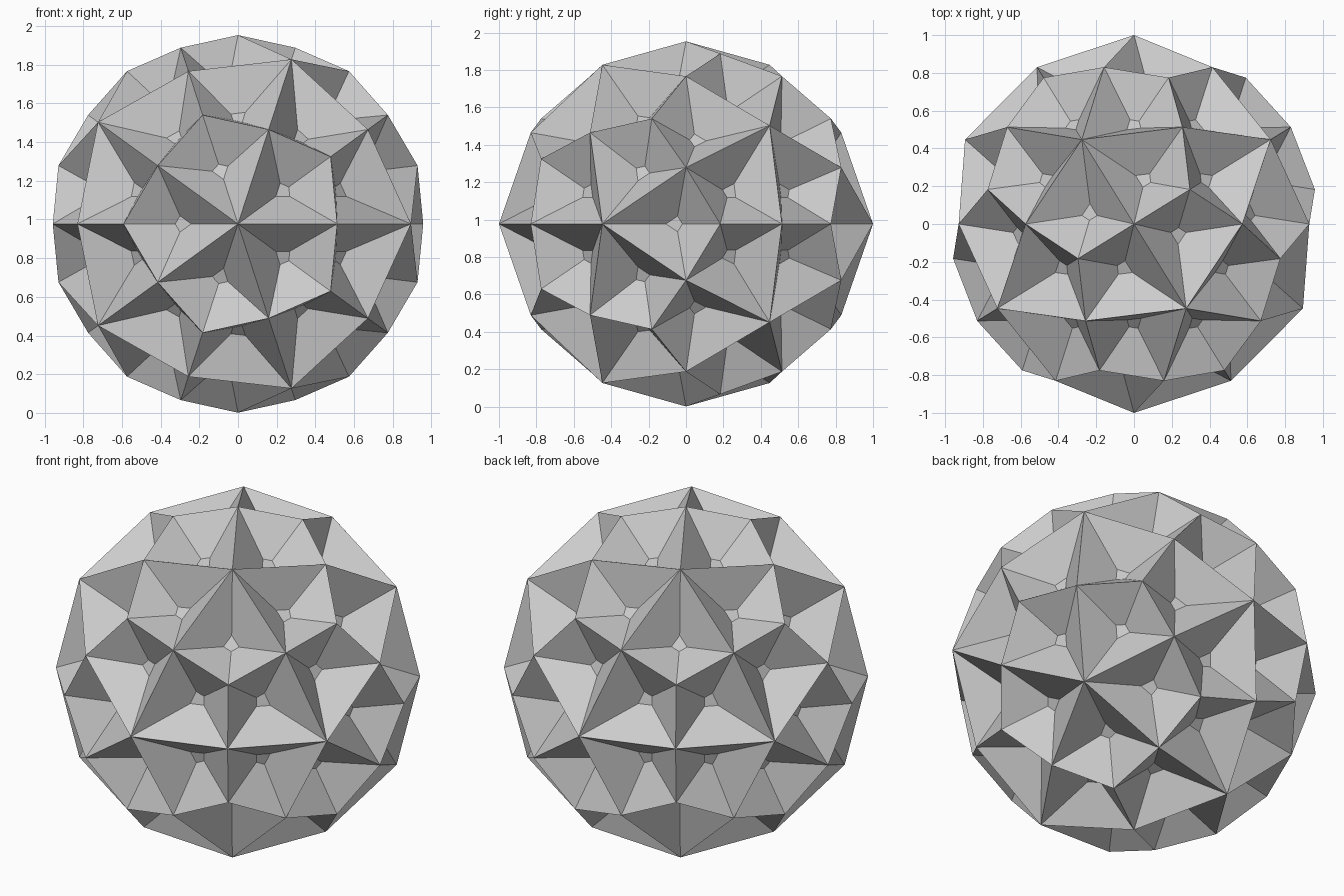
import bpy, bmesh, math
from itertools import combinations
from mathutils import Vector

if "Cube" in bpy.data.objects:
    bpy.data.objects.remove(bpy.data.objects["Cube"])

R_POINT, R_MID, R_TRI = 1.0, 0.976, 0.975   # radii of 5-fold, 2-fold, 3-fold corners
FLOOR, DEPTH = 0.14, 0.82                   # pocket floor size and its relative radius
CENTRE = Vector((0, 0, 0.977))

# Icosahedron corners with one corner facing the front (-y)
ico = [Vector((0, -1, 0)), Vector((0, 1, 0))]
h, r = 1 / math.sqrt(5), 2 / math.sqrt(5)
for i in range(5):
    a = math.radians(72 * i)
    b = a + math.radians(36)
    ico.append(Vector((r * math.cos(a), -h, r * math.sin(a))))
    ico.append(Vector((r * math.cos(b), h, r * math.sin(b))))

bm = bmesh.new()


def pocket(kite):
    """Sunken kite panel: four sloping walls and a small floor."""
    mid = sum(kite, Vector()) / 4
    inner = [mid * DEPTH + (p - mid) * FLOOR for p in kite]
    out_v = [bm.verts.new(p + CENTRE) for p in kite]
    in_v = [bm.verts.new(p + CENTRE) for p in inner]
    bm.faces.new(in_v)
    for i in range(4):
        j = (i + 1) % 4
        bm.faces.new((out_v[i], out_v[j], in_v[j], in_v[i]))


# Each icosahedron triangle splits into three kites
for tri in combinations(ico, 3):
    if any((p - q).length > 1.1 for p, q in combinations(tri, 2)):
        continue
    a, b, c = tri
    if (b - a).cross(c - a).dot(a) < 0:
        b, c = c, b
    top = (a + b + c).normalized() * R_TRI
    for p, q, s in ((a, b, c), (b, c, a), (c, a, b)):
        pocket([p * R_POINT, (p + q).normalized() * R_MID, top,
                (p + s).normalized() * R_MID])

# Weld the shared corners into one closed faceted shell
bmesh.ops.remove_doubles(bm, verts=bm.verts[:], dist=1e-4)
bmesh.ops.recalc_face_normals(bm, faces=bm.faces[:])
mesh = bpy.data.meshes.new("faceted_ball")
bm.to_mesh(mesh)
bm.free()
bpy.context.collection.objects.link(bpy.data.objects.new("faceted_ball", mesh))
